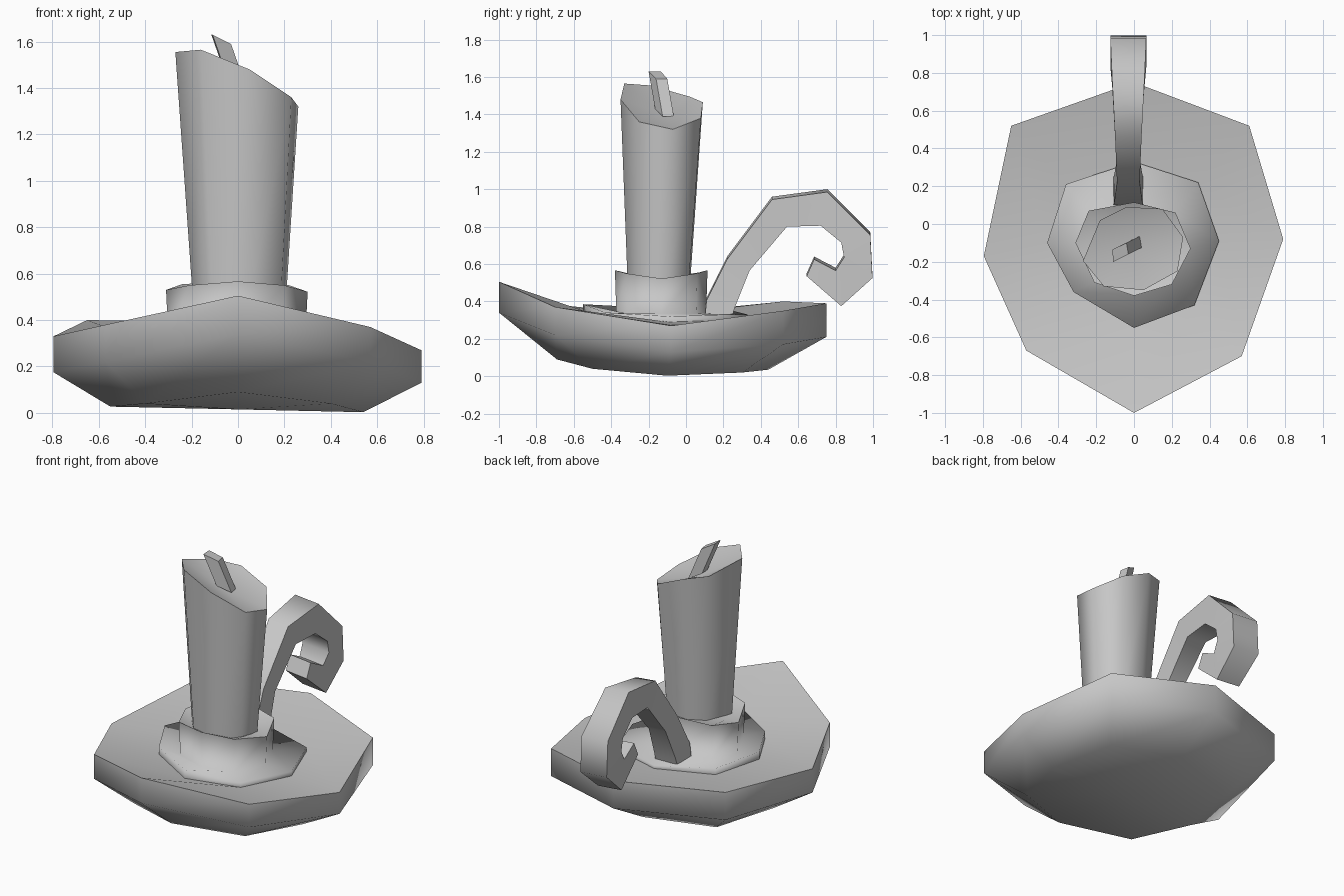
import bpy, bmesh, math
from mathutils import Vector

if "Cube" in bpy.data.objects:
    bpy.data.objects.remove(bpy.data.objects["Cube"], do_unlink=True)

# Single grey colour for the whole candlestick
GREY = (0.57, 0.57, 0.57, 1.0)
grey = bpy.data.materials.new("plain grey")
grey.use_nodes = True
grey.diffuse_color = GREY
grey.node_tree.nodes["Principled BSDF"].inputs["Base Color"].default_value = GREY


def loft(name, rings, start=None, end=None, angle=55):
    """Skin a list of equal-length rings; close each end with a fan tip or a flat cap."""
    bm = bmesh.new()
    loops = [[bm.verts.new(point) for point in ring] for ring in rings]
    count = len(loops[0])
    for low, high in zip(loops, loops[1:]):
        for i in range(count):
            j = (i + 1) % count
            bm.faces.new((low[i], low[j], high[j], high[i]))
    for loop, tip in ((loops[0], start), (loops[-1], end)):
        if tip == "cap":
            bm.faces.new(loop)
        elif tip is not None:
            centre = bm.verts.new(tip)
            for i in range(count):
                bm.faces.new((loop[i], loop[(i + 1) % count], centre))
    bmesh.ops.recalc_face_normals(bm, faces=bm.faces)
    mesh = bpy.data.meshes.new(name)
    bm.to_mesh(mesh)
    bm.free()
    mesh.materials.append(grey)
    obj = bpy.data.objects.new(name, mesh)
    bpy.context.collection.objects.link(obj)
    bpy.ops.object.select_all(action="DESELECT")
    obj.select_set(True)
    bpy.context.view_layer.objects.active = obj
    bpy.ops.object.shade_smooth_by_angle(angle=math.radians(angle))


def scaled(outline, factor, z, centre_y=-0.13):
    """Copy an outline, scaled about the candle's axis, at one height."""
    return [(p[0] * factor, centre_y + (p[1] - centre_y) * factor, z) for p in outline]


def split(outline):
    """Turn (x, y, upper z, lower z) rows into an upper and a lower ring."""
    return [(x, y, a) for x, y, a, b in outline], [(x, y, b) for x, y, a, b in outline]


# Outlines run anticlockwise from the front corner
rim_top, rim_low = split([
    (0, -1, .505, .34), (.57, -.70, .37, .22), (.79, -.08, .27, .13), (.61, .52, .35, .17),
    (0, .75, .39, .21), (-.65, .52, .40, .22), (-.795, -.17, .33, .175), (-.57, -.67, .38, .22)])
foot = [(0, -.69, .09), (.4, -.5, .04), (.54, -.1, .003), (.43, .3, .02),
        (0, .44, .035), (-.43, .3, .03), (-.55, -.12, .027), (-.4, -.5, .04)]
ring_top, ring_low = split([
    (0, -.55, .385, .33), (.32, -.43, .34, .31), (.45, -.09, .32, .29), (.34, .22, .33, .30),
    (0, .33, .33, .31), (-.36, .21, .36, .32), (-.46, -.10, .38, .33), (-.32, -.36, .375, .33)])
collar_top = [(0, -.38, .567), (.2, -.32, .55), (.3, -.13, .522), (.22, .06, .55),
              (0, .115, .567), (-.24, .07, .555), (-.31, -.1, .53), (-.21, -.31, .55)]

# Shallow dish with an upright rim
loft("dish", [foot, rim_low, rim_top, ring_low], (0, -.1, .015), (0, -.1, .31), angle=75)

# Raised ring blending into the collar that holds the candle
loft("collar", [ring_low, ring_top, scaled(collar_top, .97, .335), collar_top], angle=115)
loft("collar_lid", [collar_top, scaled(collar_top, .7, .52)], None, (0, -.13, .52))

# Candle with a slanted, hollowed top
candle_top = [(.05, -.35, 1.48), (.23, -.25, 1.36), (.26, -.07, 1.32), (.15, .08, 1.38),
              (-.04, .09, 1.465), (-.18, .02, 1.495), (-.27, -.195, 1.555), (-.16, -.33, 1.565)]
candle_foot = [(x + .01, y - .015, z) for x, y, z in scaled(candle_top, .76, .5)]
loft("candle", [candle_foot, candle_top], "cap", (-.02, -.12, 1.40), angle=68)

# Leaning wick
wick_top = [Vector(p) for p in ((-.115, -.135, 1.63), (-.11, -.2, 1.63),
                                (-.03, -.16, 1.59), (-.04, -.1, 1.59))]
wick_foot = [p + Vector((.07, .035, -.2)) for p in wick_top]
loft("wick", [wick_foot, wick_top], "cap", "cap", angle=20)

# Curled handle: outer (y, z), inner (y, z), width; one side sits a little lower
handle = [((.10, .32), (.24, .31), .16), ((.11, .42), (.26, .38), .15),
          ((.22, .64), (.34, .58), .12),
          ((.46, .96), (.54, .815), .14), ((.755, 1.0), (.72, .82), .17),
          ((.985, .77), (.83, .73), .19), ((.997, .54), (.845, .65), .19),
          ((.83, .39), (.80, .58), .17), ((.645, .55), (.685, .64), .15)]
middle, tilt = -.03, .015
sections = []
for outer, inner, width in handle:
    left, right = middle + width / 2, middle - width / 2
    sections.append([(left, outer[0], outer[1] - tilt), (right, *outer),
                     (right, *inner), (left, inner[0], inner[1] - tilt)])
loft("handle", sections, "cap", "cap", angle=60)
